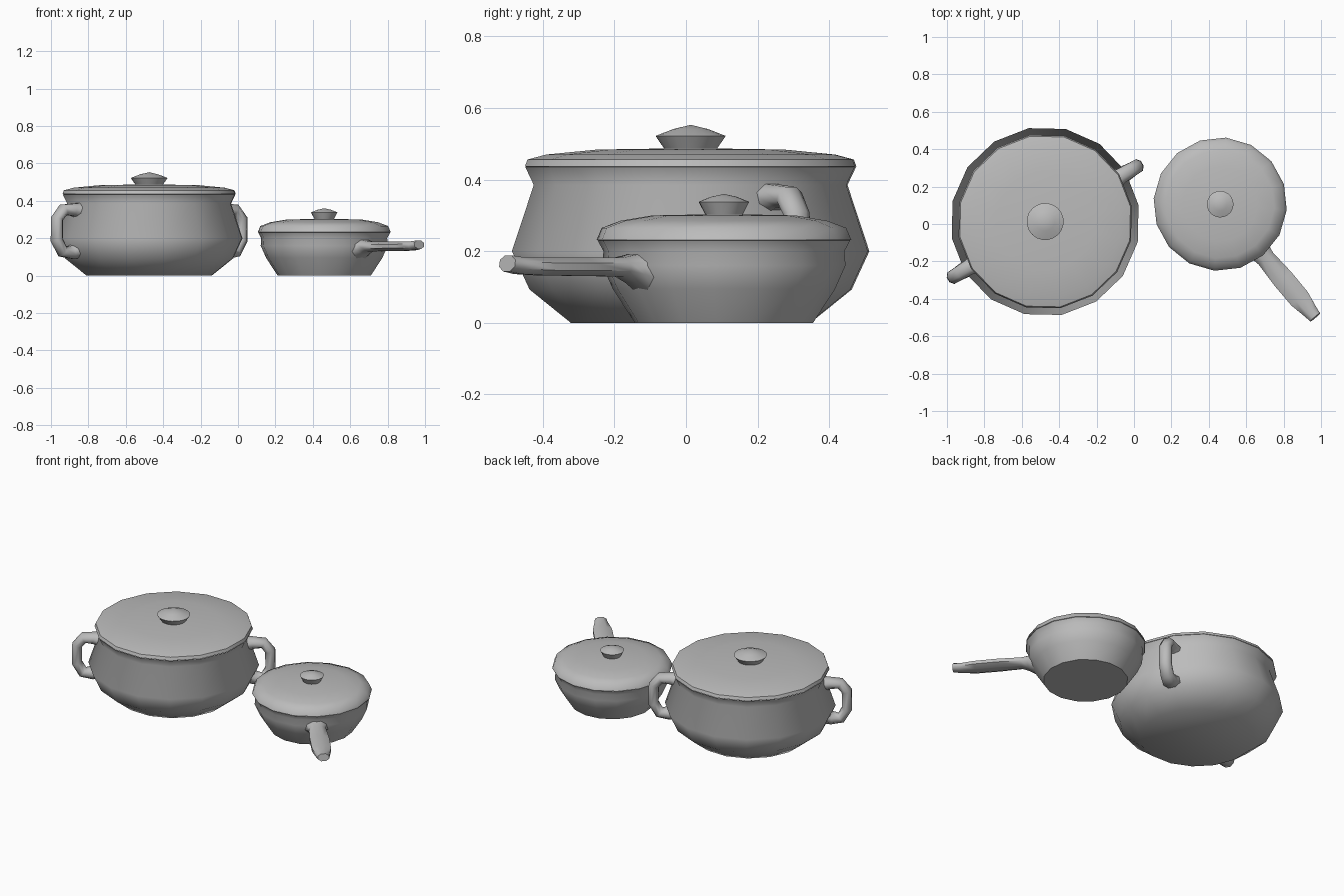
import bpy, bmesh
from math import cos, sin, pi, radians
from mathutils import Vector

cube = bpy.data.objects.get("Cube")
if cube:
    bpy.data.objects.remove(cube)

# One plain grey for everything
grey = bpy.data.materials.new("plain grey")
grey.use_nodes = True
grey.diffuse_color = (0.5, 0.5, 0.5, 1)
grey.node_tree.nodes["Principled BSDF"].inputs["Base Color"].default_value = (0.5, 0.5, 0.5, 1)


def finish(name, bm, angle):
    bmesh.ops.recalc_face_normals(bm, faces=bm.faces)
    mesh = bpy.data.meshes.new(name)
    bm.to_mesh(mesh)
    bm.free()
    mesh.materials.append(grey)
    obj = bpy.data.objects.new(name, mesh)
    bpy.context.collection.objects.link(obj)
    bpy.ops.object.select_all(action="DESELECT")
    obj.select_set(True)
    bpy.context.view_layer.objects.active = obj
    bpy.ops.object.shade_smooth_by_angle(angle=radians(angle))
    return obj


def bridge(bm, rings):
    for a, b in zip(rings, rings[1:]):
        n = len(a)
        for i in range(n):
            j = (i + 1) % n
            bm.faces.new((a[i], a[j], b[j], b[i]))


def turned(name, centre, profile, phase, sides=16, cap_start=False, cap_end=False, angle=50):
    """Turn a profile of (radius, height) about a vertical axis."""
    bm = bmesh.new()
    rings = []
    for r, z in profile:
        turns = [radians(phase) + 2 * pi * i / sides for i in range(sides)]
        rings.append([bm.verts.new((centre[0] + r * cos(t), centre[1] + r * sin(t), z)) for t in turns])
    bridge(bm, rings)
    if cap_start:
        bm.faces.new(rings[0])
    if cap_end:
        # Fan to a centre point for a gently domed top
        top = bm.verts.new((centre[0], centre[1], cap_end))
        last = rings[-1]
        for i in range(sides):
            bm.faces.new((last[i], last[(i + 1) % sides], top))
    return finish(name, bm, angle)


def swept(name, centre, heading, path, sides=8):
    """Sweep an oval along a path of (reach, height, half width, half thickness)."""
    out = Vector((cos(radians(heading)), sin(radians(heading)), 0))
    side = Vector((-out.y, out.x, 0))
    up = Vector((0, 0, 1))
    base = Vector((centre[0], centre[1], 0))
    points = [base + out * p[0] + up * p[1] for p in path]
    bm = bmesh.new()
    rings = []
    for k, (point, p) in enumerate(zip(points, path)):
        along = points[min(k + 1, len(points) - 1)] - points[max(k - 1, 0)]
        normal = along.normalized().cross(side)
        ring = []
        for i in range(sides):
            t = 2 * pi * (i + 0.5) / sides
            ring.append(bm.verts.new(point + side * (p[2] * cos(t) * 1.08) + normal * (p[3] * sin(t) * 1.08)))
        rings.append(ring)
    bridge(bm, rings)
    bm.faces.new(rings[0])
    bm.faces.new(rings[-1])
    return finish(name, bm, 60)


# Large pot with lid and knob
POT = (-0.475, 0.013)
turned("pot_body", POT,
       [(0.34, 0), (0.457, 0.093), (0.507, 0.2), (0.445, 0.385), (0.469, 0.435)],
       10, cap_start=True)
turned("pot_lid", POT,
       [(0.445, 0.425), (0.47, 0.437), (0.463, 0.456), (0.41, 0.47), (0.265, 0.484)],
       10, cap_end=0.488)
turned("pot_lid_knob", POT, [(0.07, 0.48), (0.099, 0.522), (0.05, 0.541)], 10, 20, cap_end=0.553)

# Two loop handles on opposite sides of the pot
loop = [(0.42, 0.345, 0.055, 0.045), (0.475, 0.352, 0.042, 0.033), (0.535, 0.352, 0.038, 0.03),
        (0.574, 0.305, 0.036, 0.03), (0.576, 0.19, 0.036, 0.03), (0.54, 0.128, 0.038, 0.03),
        (0.485, 0.125, 0.046, 0.036), (0.44, 0.14, 0.06, 0.045)]
for name, heading in (("pot_left_handle", 31), ("pot_right_handle", 211)):
    swept(name, POT, heading, loop)

# Small pan with lid and knob
PAN = (0.461, 0.106)
turned("pan_body", PAN,
       [(0.25, 0), (0.312, 0.095), (0.341, 0.16), (0.338, 0.2), (0.354, 0.23)],
       -5, cap_start=True)
turned("pan_lid", PAN,
       [(0.335, 0.222), (0.357, 0.232), (0.343, 0.265), (0.29, 0.285), (0.2, 0.3)],
       -5, cap_end=0.304)
turned("pan_lid_knob", PAN, [(0.05, 0.298), (0.071, 0.338), (0.036, 0.352)], -5, 20, cap_end=0.36)

# Long flat pan handle, flared where it joins
swept("pan_handle", PAN, -50,
      [(0.27, 0.14, 0.085, 0.062), (0.335, 0.152, 0.058, 0.04), (0.38, 0.156, 0.05, 0.027),
       (0.52, 0.157, 0.058, 0.026), (0.66, 0.157, 0.057, 0.025), (0.75, 0.16, 0.04, 0.024),
       (0.79, 0.166, 0.034, 0.023)])
